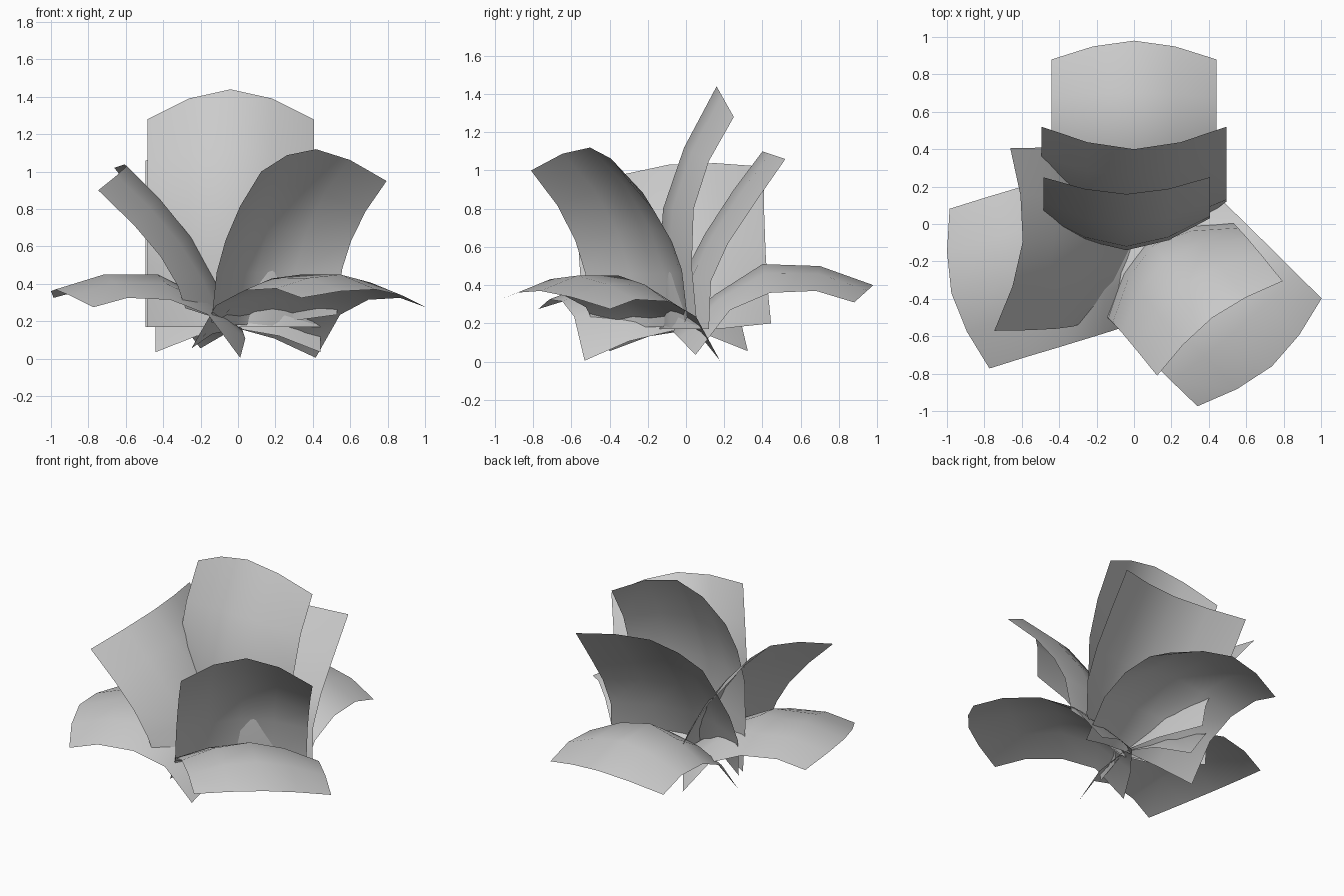
import bpy
from math import radians, cos, sin

cube = bpy.data.objects.get("Cube")
if cube:
    bpy.data.objects.remove(cube, do_unlink=True)

# One plain colour for every petal
grey = bpy.data.materials.new("pale_grey")
grey.use_nodes = True
grey.diffuse_color = (0.6, 0.6, 0.6, 1)
grey.node_tree.nodes["Principled BSDF"].inputs["Base Color"].default_value = (0.6, 0.6, 0.6, 1)

# Side profiles (outward distance, height): first the middle rib, then the side edge
LOW = ([(.06, .16), (.28, .35), (.53, .51), (.83, .50), (1.11, .40)],
       [(.18, .035), (.36, .27), (.57, .36), (.81, .37), (1.01, .31)])
LOW_FLAT = ([(.06, .16), (.28, .33), (.53, .45), (.83, .45), (1.10, .37)],
            [(.18, .03), (.36, .26), (.57, .34), (.81, .35), (1.0, .30)])
SPREAD = ([(0, .17), (.12, .44), (.24, .67), (.39, .90), (.54, 1.10)],
          [(.26, .17), (.27, .42), (.36, .62), (.50, .83), (.66, 1.06)])
TALL = ([(0, .17), (0, .50), (.02, .80), (.13, 1.12), (.30, 1.44)],
        [(.20, .17), (.17, .50), (.18, .80), (.26, 1.05), (.39, 1.28)])
FRONT = ([(.02, .18), (.06, .46), (.16, .70), (.33, .93), (.56, 1.12)],
         [(.22, .215), (.26, .47), (.33, .63), (.45, .80), (.63, .975)])
LEANING = ([(0, .17), (.12, .42), (.26, .65), (.43, .86), (.60, 1.03)],
           [(.25, .235), (.29, .38), (.38, .56), (.52, .75), (.71, .96)])

COLS = (-1, -.5, 0, .5, 1)


def petal(name, profile, origin, yaw, half_width, roll=(0, 0), skew=0):
    """Curved sheet: rows follow the profile, columns bow from rib to edge."""
    rib, edge = profile
    c, s = cos(radians(yaw)), sin(radians(yaw))
    verts, faces = [], []
    n, last = len(COLS), len(rib) - 1
    for i, (mid, side) in enumerate(zip(rib, edge)):
        along = i / last
        tilt = roll[0] + (roll[1] - roll[0]) * along
        for t in COLS:
            w = abs(t) ** 1.7
            u = mid[0] + (side[0] - mid[0]) * w
            z = mid[1] + (side[1] - mid[1]) * w + tilt * t
            v = t * half_width + skew * along
            verts.append((origin[0] + c * u - s * v, origin[1] + s * u + c * v, z))
    for i in range(last):
        for j in range(n - 1):
            a = i * n + j
            faces.append((a, a + n, a + n + 1, a + 1))
    mesh = bpy.data.meshes.new(name)
    mesh.from_pydata(verts, [], faces)
    mesh.materials.append(grey)
    mesh.shade_smooth()
    obj = bpy.data.objects.new(name, mesh)
    bpy.context.collection.objects.link(obj)
    return obj


# Low drooping ring
petal("low_petal_back", LOW, (0, -.13), 90, .44)
petal("low_petal_right", LOW_FLAT, (.08, -.06), 194, .44, (-.025, -.025), .045)
petal("low_petal_left", LOW_FLAT, (-.035, .025), 311, .44, (-.025, -.025), .067)

# Upright ring
petal("upright_petal_back", SPREAD, (0, -.14), 90, .495)
petal("upright_petal_right", LEANING, (.01, -.065), 175, .49, (.035, -.06), .08)
petal("upright_petal_left", FRONT, (.06, -.07), 307, .42, (.02, -.025), .025)

# Tall inner petal
petal("tall_inner_petal", TALL, (-.04, -.14), 90, .445)
